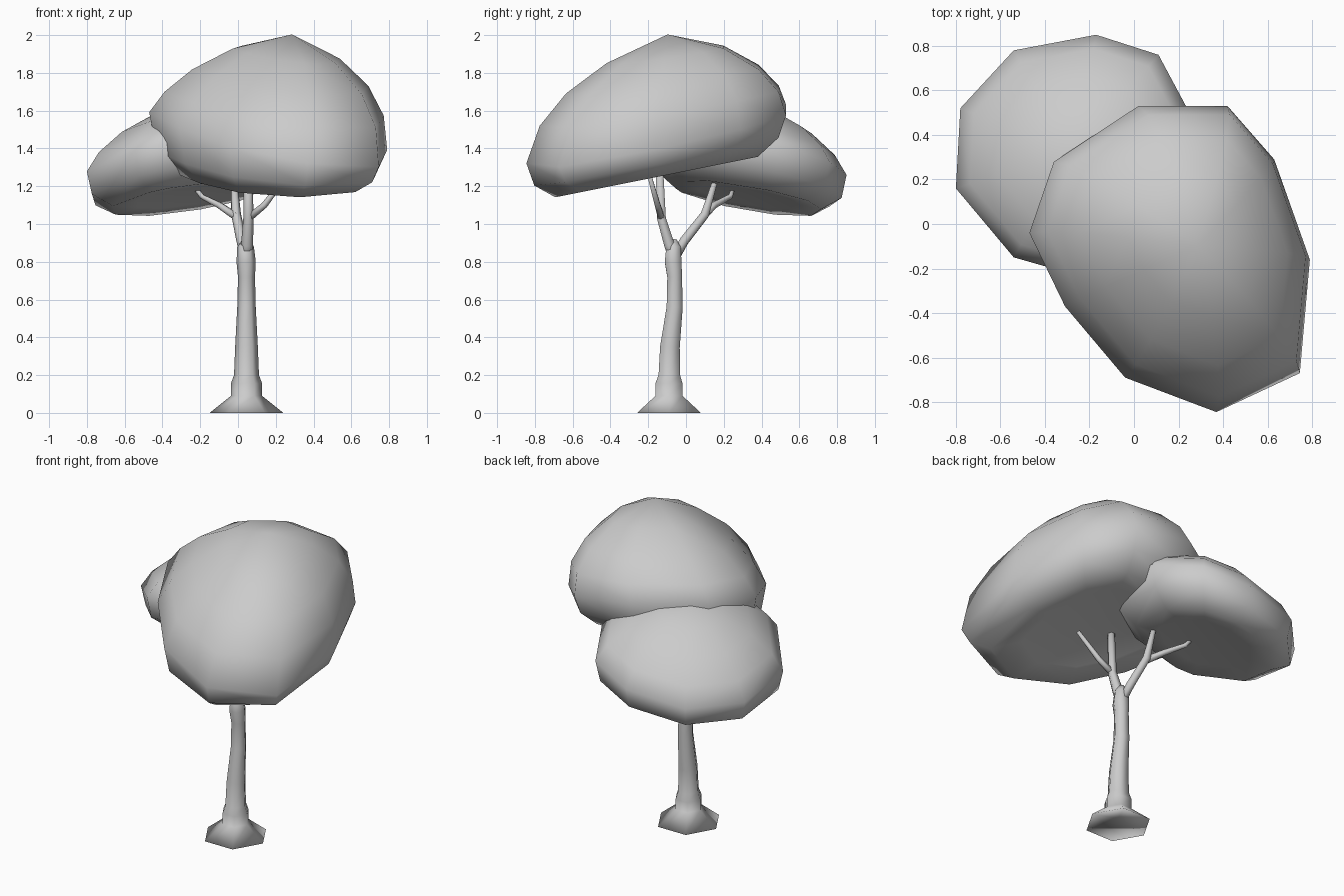
import bpy, bmesh, math
from mathutils import Vector

if "Cube" in bpy.data.objects:
    bpy.data.objects.remove(bpy.data.objects["Cube"])


def finish(bm, name):
    bmesh.ops.recalc_face_normals(bm, faces=bm.faces)
    mesh = bpy.data.meshes.new(name)
    bm.to_mesh(mesh)
    bm.free()
    for p in mesh.polygons:
        p.use_smooth = True
    obj = bpy.data.objects.new(name, mesh)
    bpy.context.collection.objects.link(obj)
    return obj


def bridge(bm, rings):
    for a, b in zip(rings, rings[1:]):
        n = len(a)
        for i in range(n):
            j = (i + 1) % n
            bm.faces.new((a[i], a[j], b[j], b[i]))


def fan(bm, ring, tip):
    for i in range(len(ring)):
        bm.faces.new((ring[i], ring[(i + 1) % len(ring)], tip))


def tube(name, path, sides=6, foot_hollow=0.0):
    """Loft polygon rings along (x, y, z, radius) points."""
    bm = bmesh.new()
    pts = [Vector(p[:3]) for p in path]
    rings = []
    for k, p in enumerate(pts):
        tangent = pts[min(k + 1, len(pts) - 1)] - pts[max(k - 1, 0)]
        rot = Vector((0, 0, 1)).rotation_difference(tangent)
        ring = []
        for i in range(sides):
            a = math.tau * i / sides
            offset = Vector((math.cos(a), math.sin(a), 0)) * path[k][3]
            ring.append(bm.verts.new(p + rot @ offset))
        rings.append(ring)
    bridge(bm, rings)
    bm.faces.new(rings[-1])
    fan(bm, rings[0], bm.verts.new(pts[0] + Vector((0, 0, foot_hollow))))
    return finish(bm, name)


def canopy(name, outline, centre, tilts, levels, top, bottom, drift):
    """Tilted dome: the rim outline is scaled at each (scale, height) level.
    tilts holds the slopes of the underside, the rim and the crown."""
    bm = bmesh.new()
    cx, cy, cz = centre

    def place(dx, dy, h):
        dx += drift[0] * max(h, 0)
        dy += drift[1] * max(h, 0)
        w = min(abs(h) / 0.2, 1)
        far = tilts[0] if h < 0 else tilts[2]
        tx, ty = (r + (f - r) * w for r, f in zip(tilts[1], far))
        return bm.verts.new((cx + dx, cy + dy, cz + tx * dx + ty * dy + h))

    rings = [[place((x - cx) * s, (y - cy) * s, h) for x, y in outline]
             for s, h in levels]
    bridge(bm, rings)
    fan(bm, rings[0], place(0, 0, bottom))
    fan(bm, rings[-1], place(0, 0, top))
    return finish(bm, name)


# Trunk with flared foot
tube("trunk", [(0.045, -0.09, 0, 0.195), (0.045, -0.09, 0.09, 0.083),
               (0.045, -0.09, 0.155, 0.083), (0.045, -0.088, 0.2, 0.066),
               (0.045, -0.085, 0.35, 0.06), (0.045, -0.06, 0.56, 0.049),
               (0.045, -0.06, 0.72, 0.045), (0.043, -0.068, 0.8, 0.051),
               (0.04, -0.066, 0.88, 0.044), (0.04, -0.06, 0.92, 0.012)],
     foot_hollow=0.04)

# Main branches and their twigs
tube("front_branch", [(0.045, -0.065, 0.8, 0.025), (0.048, -0.088, 0.89, 0.032),
                      (0.055, -0.13, 1.03, 0.027), (0.055, -0.142, 1.33, 0.022)])
tube("back_branch", [(0.04, -0.06, 0.82, 0.028), (0.02, -0.01, 0.91, 0.028),
                     (-0.01, 0.1, 1.05, 0.026), (-0.02, 0.155, 1.23, 0.016)])
tube("front_twig", [(0.055, -0.13, 1.03, 0.02), (0.14, -0.15, 1.1, 0.017),
                    (0.26, -0.195, 1.26, 0.012)])
tube("back_twig", [(-0.01, 0.09, 1.04, 0.022), (-0.1, 0.15, 1.1, 0.018),
                   (-0.19, 0.235, 1.145, 0.014), (-0.225, 0.25, 1.19, 0.012)])

# Large upper canopy
canopy("large_canopy",
       [(-0.47, -0.04), (-0.36, 0.28), (0.02, 0.53), (0.42, 0.53),
        (0.63, 0.29), (0.79, -0.16), (0.745, -0.67), (0.37, -0.845),
        (-0.04, -0.69), (-0.31, -0.37)],
       (0.18, -0.15, 1.48),
       [(0.0, 0.2), (-0.14, 0.19), (-0.08, 0.13)],
       [(0.55, -0.21), (0.78, -0.23), (0.94, -0.14), (1, 0),
        (0.92, 0.15), (0.74, 0.29), (0.45, 0.42)],
       0.525, -0.18, (0.2, 0.1))

# Small lower canopy
canopy("small_canopy",
       [(-0.8, 0.16), (-0.54, -0.15), (-0.4, -0.19), (-0.05, -0.14),
        (0.2, 0.04), (0.26, 0.48), (0.11, 0.76), (-0.17, 0.85),
        (-0.54, 0.78), (-0.78, 0.52)],
       (-0.27, 0.33, 1.345),
       [(0.16, -0.18), (0.19, -0.2), (0.16, -0.17)],
       [(0.5, -0.2), (0.74, -0.21), (0.95, -0.13), (1, 0),
        (0.88, 0.09), (0.65, 0.18), (0.35, 0.25)],
       0.28, -0.19, (0, 0))
